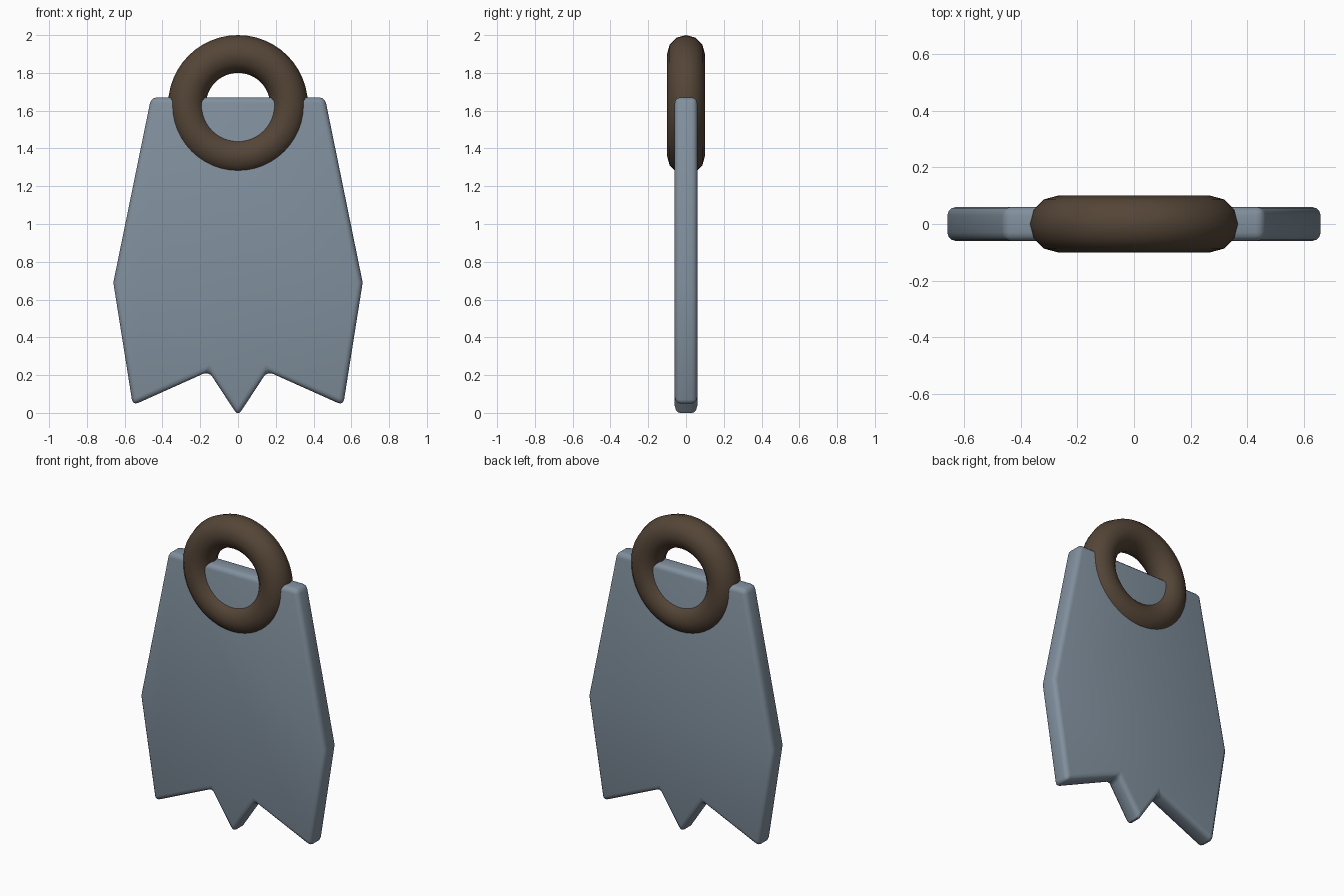
import bpy, bmesh, math

if "Cube" in bpy.data.objects:
    bpy.data.objects.remove(bpy.data.objects["Cube"])


def paint(obj, name, color):
    mat = bpy.data.materials.new(name)
    mat.diffuse_color = (*color, 1)
    mat.use_nodes = True
    mat.node_tree.nodes["Principled BSDF"].inputs["Base Color"].default_value = mat.diffuse_color
    obj.data.materials.append(mat)


def smooth(obj, angle):
    bpy.ops.object.select_all(action='DESELECT')
    obj.select_set(True)
    bpy.context.view_layer.objects.active = obj
    bpy.ops.object.shade_smooth_by_angle(angle=math.radians(angle))


# Plate: mirrored half outline with a notched lower edge, extruded and rounded
half = [(0.46, 1.67), (0.66, 0.69), (0.557, 0.04), (0.155, 0.22)]
outline = half + [(0, -0.016)] + [(-x, z) for x, z in reversed(half)]
bm = bmesh.new()
face = bm.faces.new([bm.verts.new((x, -0.06, z)) for x, z in outline])
ext = bmesh.ops.extrude_face_region(bm, geom=[face])
bmesh.ops.translate(bm, vec=(0, 0.12, 0),
                    verts=[v for v in ext['geom'] if isinstance(v, bmesh.types.BMVert)])
bmesh.ops.recalc_face_normals(bm, faces=bm.faces)
mesh = bpy.data.meshes.new("plate")
bm.to_mesh(mesh)
bm.free()
plate = bpy.data.objects.new("plate", mesh)
bpy.context.collection.objects.link(plate)
bevel = plate.modifiers.new("rounded_edges", 'BEVEL')
bevel.width = 0.03
bevel.segments = 3
bevel.limit_method = 'ANGLE'
bevel.angle_limit = math.radians(30)
bpy.context.view_layer.objects.active = plate
plate.select_set(True)
bpy.ops.object.modifier_apply(modifier=bevel.name)
smooth(plate, 40)
paint(plate, "blue_grey", (0.22, 0.28, 0.34))

# Ring: upright torus through the top edge of the plate
bpy.ops.mesh.primitive_torus_add(major_radius=0.27, minor_radius=0.10,
                                 major_segments=48, minor_segments=12,
                                 location=(0, 0, 1.63), rotation=(math.pi / 2, 0, 0))
ring = bpy.context.object
ring.name = "ring"
smooth(ring, 60)
paint(ring, "brown", (0.09, 0.06, 0.038))
